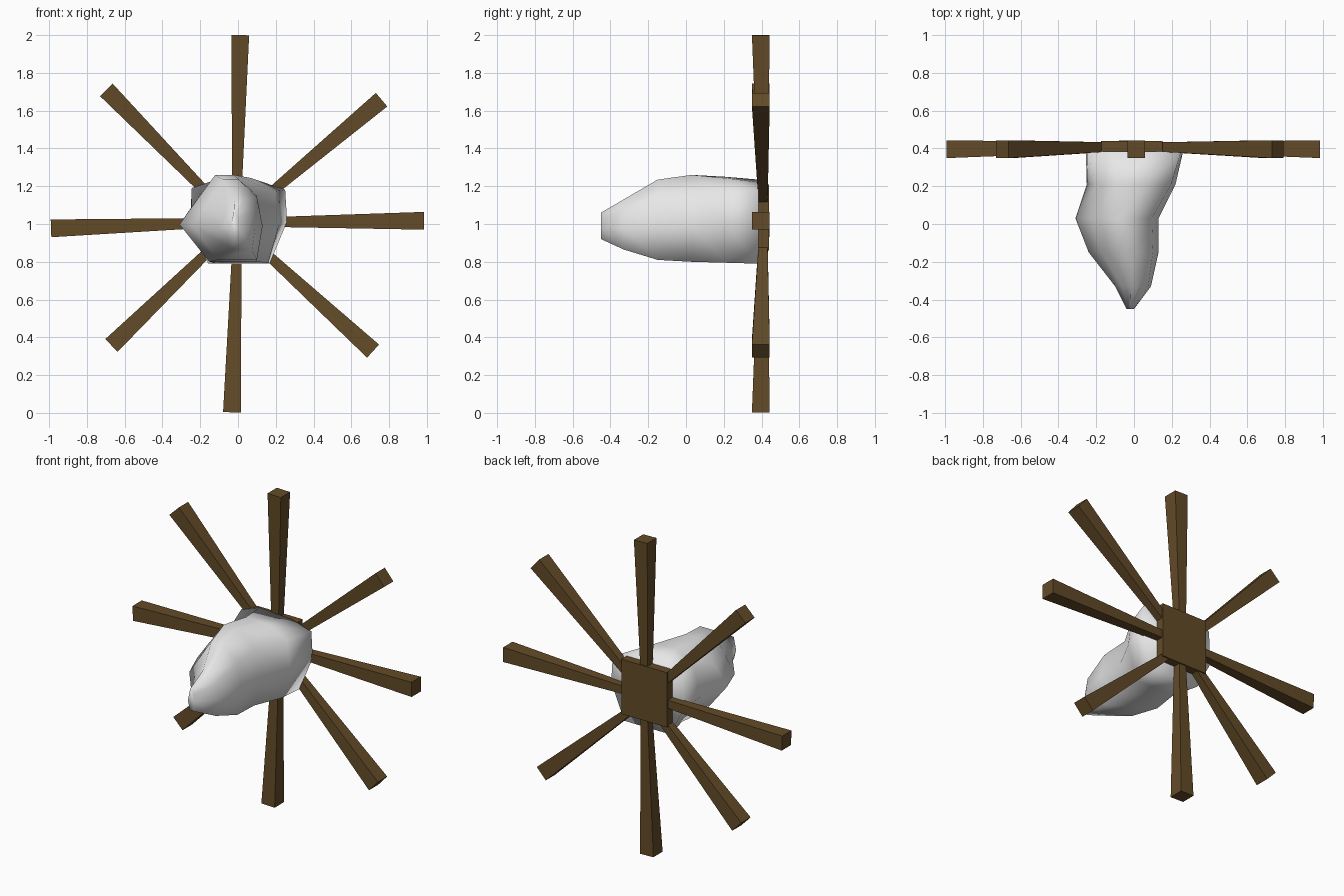
import bpy, bmesh
from mathutils import Vector

if "Cube" in bpy.data.objects:
    bpy.data.objects.remove(bpy.data.objects["Cube"], do_unlink=True)


def material(name, rgb):
    m = bpy.data.materials.new(name)
    m.use_nodes = True
    m.diffuse_color = (*rgb, 1)
    m.node_tree.nodes["Principled BSDF"].inputs["Base Color"].default_value = (*rgb, 1)
    return m


wood = material("brown wood", (0.125, 0.07, 0.021))
white = material("off white", (0.8, 0.8, 0.8))


def loft(name, rings, mat, smooth=False):
    """Skin a list of equal-length rings and cap both ends."""
    bm = bmesh.new()
    loops = [[bm.verts.new(p) for p in ring] for ring in rings]
    for a, b in zip(loops, loops[1:]):
        n = len(a)
        for i in range(n):
            j = (i + 1) % n
            bm.faces.new((a[i], a[j], b[j], b[i]))
    bm.faces.new(loops[0])
    bm.faces.new(loops[-1])
    bmesh.ops.recalc_face_normals(bm, faces=bm.faces)
    for f in bm.faces:
        f.smooth = smooth
    mesh = bpy.data.meshes.new(name)
    bm.to_mesh(mesh)
    bm.free()
    mesh.materials.append(mat)
    obj = bpy.data.objects.new(name, mesh)
    bpy.context.collection.objects.link(obj)
    return obj


# Lumpy body: eight-sided sections blended from a rounded to a boxy outline
ROUND = [(0, .43), (.18, .67), (.43, 1), (.66, 1), (.92, .78), (1, .42), (.92, 0), (.36, 0)]
BOXY = [(0, .42), (.02, .9), (.27, 1), (.7, .97), (.98, .88), (1, .5), (.82, 0), (.19, 0)]

# y, x min, x max, z min, z max, boxiness
SECTIONS = [
    (-.45, -.04, 0, .92, 1.06, 0),
    (-.33, -.1, .09, .865, 1.13, 0),
    (-.15, -.24, .13, .81, 1.235, 0),
    (.03, -.31, .13, .8, 1.26, 0),
    (.21, -.25, .22, .795, 1.25, .5),
    (.385, -.255, .26, .79, 1.235, 1),
]
rings = []
for y, x0, x1, z0, z1, k in SECTIONS:
    ring = []
    for (ru, rv), (bu, bv) in zip(ROUND, BOXY):
        u, v = ru + (bu - ru) * k, rv + (bv - rv) * k
        ring.append((x0 + (x1 - x0) * u, y, z0 + (z1 - z0) * v))
    rings.append(ring)
loft("body", rings, white, smooth=True)


# Square hub plate behind the body
def square(y):
    return [(-.175, y, .86), (.15, y, .86), (.15, y, 1.21), (-.175, y, 1.21)]


loft("hub_plate", [square(.385), square(.44)], wood)


# Eight tapering spokes, each from a root point to a tip point
def spoke(name, root, tip):
    root, tip = Vector((root[0], .408, root[1])), Vector((tip[0], .396, tip[1]))
    side = (tip - root).cross(Vector((0, 1, 0))).normalized()
    ends = []
    for c, half in ((root, .024), (tip, .047)):
        depth = Vector((0, half, 0))
        s = side * half
        ends.append([c - s - depth, c + s - depth, c + s + depth, c - s + depth])
    loft(name, ends, wood)


SPOKES = {
    "top": ((-.007, 1.12), (.012, 2)),
    "top_left": ((.13, 1.13), (.76, 1.658)),
    "left": ((.1, 1.01), (.985, 1.017)),
    "bottom_left": ((.12, .87), (.715, .327)),
    "bottom": ((-.005, .9), (-.032, .003)),
    "bottom_right": ((-.12, .89), (-.67, .357)),
    "right": ((-.1, 1.008), (-.99, .977)),
    "top_right": ((-.14, 1.14), (-.697, 1.71)),
}
for label, (root, tip) in SPOKES.items():
    spoke(label + "_spoke", root, tip)
